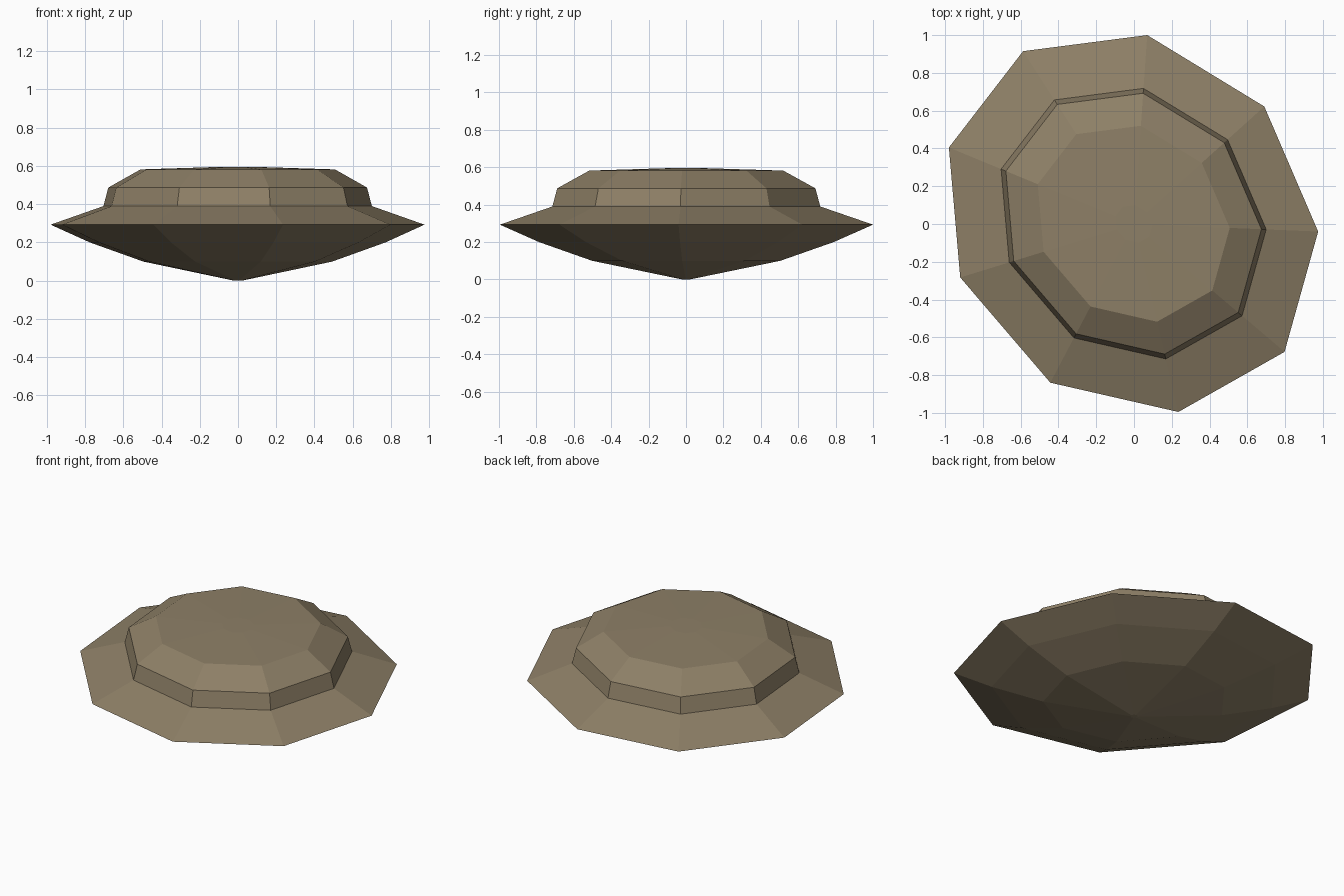
import bpy, bmesh

if "Cube" in bpy.data.objects:
    bpy.data.objects.remove(bpy.data.objects["Cube"])

# Irregular nine-sided outline of the rim (x, y)
OUTLINE = [(0.07, 1.0), (-0.587, 0.915), (-0.98, 0.405), (-0.92, -0.283),
           (-0.443, -0.84), (0.235, -0.995), (0.797, -0.677), (0.975, -0.04),
           (0.69, 0.622)]

# Profile from keel to crown: (height, scale of the outline)
PROFILE = [(0.0, 0.02), (0.1, 0.505), (0.2, 0.79), (0.293, 1.0),
           (0.39, 0.718), (0.487, 0.692), (0.582, 0.52), (0.595, 0.1)]

stone = bpy.data.materials.new("brown stone")
stone.diffuse_color = (0.27, 0.215, 0.135, 1)
stone.use_nodes = True
stone.node_tree.nodes["Principled BSDF"].inputs["Base Color"].default_value = stone.diffuse_color

# Faceted stone: scaled copies of the outline bridged ring by ring
bm = bmesh.new()
rings = [[bm.verts.new((x * s, y * s, z)) for x, y in OUTLINE] for z, s in PROFILE]
n = len(OUTLINE)
for low, high in zip(rings, rings[1:]):
    for i in range(n):
        j = (i + 1) % n
        bm.faces.new((low[i], low[j], high[j], high[i]))
bm.faces.new(rings[0][::-1])
bm.faces.new(rings[-1])
bmesh.ops.recalc_face_normals(bm, faces=bm.faces)

mesh = bpy.data.meshes.new("faceted_stone")
bm.to_mesh(mesh)
bm.free()
mesh.materials.append(stone)
bpy.context.collection.objects.link(bpy.data.objects.new("faceted_stone", mesh))
